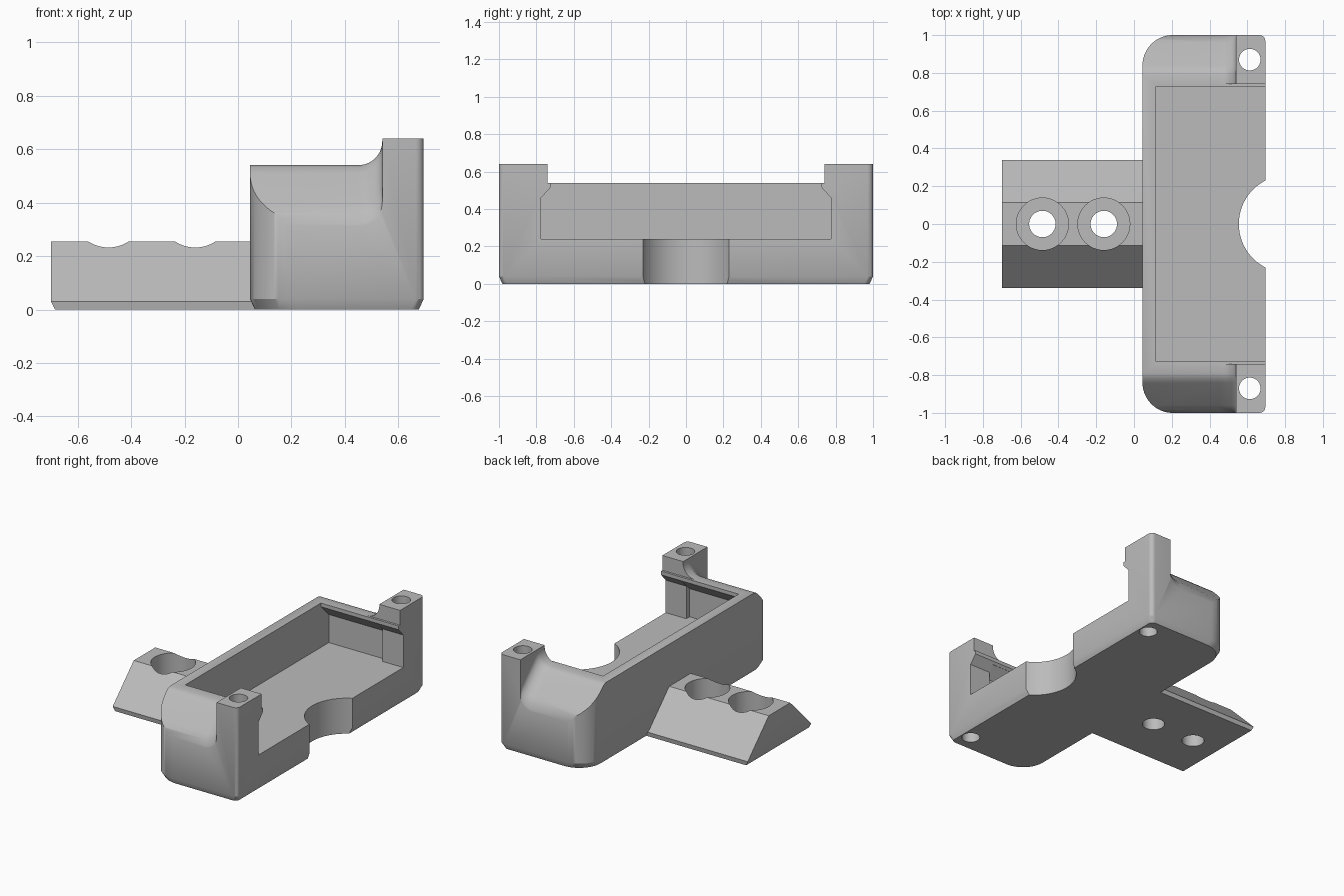
import bpy, bmesh, math

cube = bpy.data.objects.get("Cube")
if cube:
    bpy.data.objects.remove(cube, do_unlink=True)

grey = bpy.data.materials.new("plain grey")
grey.use_nodes = True
tone = (0.5, 0.5, 0.5, 1)
grey.diffuse_color = tone
grey.node_tree.nodes["Principled BSDF"].inputs["Base Color"].default_value = tone


def loft(name, rings):
    """Closed solid through rings of equal point count."""
    bm = bmesh.new()
    loops = [[bm.verts.new(p) for p in ring] for ring in rings]
    for a, b in zip(loops, loops[1:]):
        for i in range(len(a)):
            j = (i + 1) % len(a)
            bm.faces.new((a[i], a[j], b[j], b[i]))
    bm.faces.new(loops[0][::-1])
    bm.faces.new(loops[-1])
    bmesh.ops.recalc_face_normals(bm, faces=bm.faces[:])
    mesh = bpy.data.meshes.new(name)
    bm.to_mesh(mesh)
    bm.free()
    mesh.materials.append(grey)
    ob = bpy.data.objects.new(name, mesh)
    bpy.context.collection.objects.link(ob)
    return ob


def arc(cx, cy, r, start, end, n=10):
    return [(cx + r * math.cos(math.radians(start + (end - start) * i / n)),
             cy + r * math.sin(math.radians(start + (end - start) * i / n)))
            for i in range(n + 1)]


def cylinder(x, y, r, z0, z1, n=48):
    ring = arc(x, y, r, 0, 360, n)[:-1]
    return loft("cutter", [[(px, py, z) for px, py in ring] for z in (z0, z1)])


def carve(ob, *cutters):
    bpy.context.view_layer.objects.active = ob
    for cutter in cutters:
        cutter.hide_render = True
        mod = ob.modifiers.new("cut", "BOOLEAN")
        mod.operation = "DIFFERENCE"
        mod.solver = "EXACT"
        mod.object = cutter
        bpy.ops.object.modifier_apply(modifier=mod.name)
        bpy.data.objects.remove(cutter, do_unlink=True)


def finish(ob):
    bpy.ops.object.select_all(action="DESELECT")
    ob.select_set(True)
    bpy.context.view_layer.objects.active = ob
    bpy.ops.object.shade_smooth_by_angle(angle=math.radians(30))


# Tray block: large rounded rear corners, small front ones, chamfered base
def outline(inset, z):
    big, small = 0.16, 0.03
    x0, x1, y = 0.045 + inset, 0.695 - inset, 1 - inset
    pts = (arc(x1 - small, y - small, small, 0, 90, 6)
           + arc(x0 + big, y - big, big, 90, 180, 14)
           + arc(x0 + big, big - y, big, 180, 270, 14)
           + arc(x1 - small, small - y, small, 270, 360, 6))
    return [(px, py, z) for px, py in pts]


tray = loft("tray", [outline(0.018, 0), outline(0, 0.04), outline(0, 0.64)])

# Rim cut: flat along the middle, sloping at both ends, filleted into the posts
half = [(0.79, 0), (0.815, -0.008), (0.84, -0.03), (0.96, -0.15),
        (0.985, -0.18), (0.998, -0.22), (1.1, -0.6)]
path = [(-y, dz) for y, dz in half[::-1]] + half
section = [(-0.2, 0.54)] + arc(0.45, 0.63, 0.09, 270, 360) + [(0.54, 1.5), (-0.2, 1.5)]
rim_cut = loft("cutter", [[(x, y, z + dz) for x, z in section] for y, dz in path])

# Tray cavity with an undercut lip along each end, open to one side
side = [(0.775, 0.24), (0.775, 0.46), (0.725, 0.515),
        (0.725, 0.54), (0.74, 0.54), (0.74, 0.9)]
cavity = side + [(-y, z) for y, z in side[::-1]]
cavity_cut = loft("cutter", [[(x, y, z) for y, z in cavity] for x in (0.113, 0.9)])

# Deeper recess in the end walls behind the posts
recess = [(0.81, 0.24), (0.81, 0.43), (0.74, 0.5)]
recess += [(-y, z) for y, z in recess[::-1]]
recess_cut = loft("cutter", [[(x, y, z) for y, z in recess] for x in (0.113, 0.54)])

# Finger notch and post holes
carve(tray, rim_cut, cavity_cut, recess_cut,
      cylinder(0.814, 0, 0.259, -0.1, 0.5, 72),
      *[cylinder(0.613, s * 0.87, 0.057, -0.1, 0.9) for s in (-1, 1)])
finish(tray)


# Mounting arm: tapered bar with two counterbored screw holes
def bar(x0, y, z):
    return [(x0, -y, z), (0.07, -y, z), (0.07, y, z), (x0, y, z)]


arm = loft("mounting_arm", [bar(-0.685, 0.335, 0), bar(-0.7, 0.34, 0.03),
                            bar(-0.7, 0.115, 0.255)])
for x in (-0.485, -0.16):
    carve(arm, cylinder(x, 0, 0.07, -0.1, 0.4), cylinder(x, 0, 0.138, 0.1, 0.4))
finish(arm)
